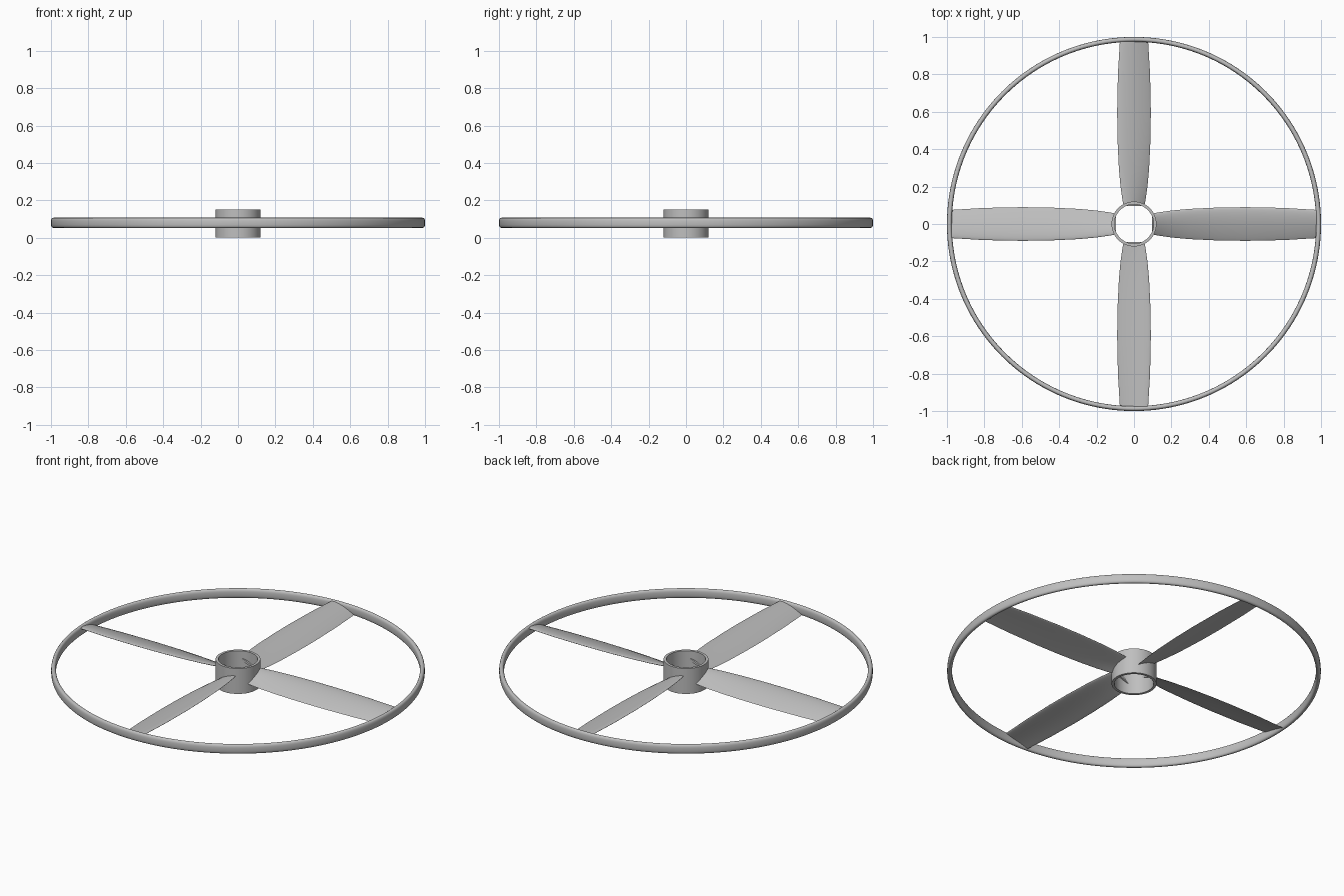
import bpy, bmesh, math

old = bpy.data.objects.get("Cube")
if old:
    bpy.data.objects.remove(old, do_unlink=True)

grey = bpy.data.materials.new("plain grey")
grey.use_nodes = True
colour = (0.52, 0.52, 0.52, 1)
grey.diffuse_color = colour
grey.node_tree.nodes["Principled BSDF"].inputs["Base Color"].default_value = colour

MID = 0.08  # height of the rotor plane


def finish(name, bm, angle=40):
    bmesh.ops.recalc_face_normals(bm, faces=bm.faces[:])
    mesh = bpy.data.meshes.new(name)
    bm.to_mesh(mesh)
    bm.free()
    mesh.materials.append(grey)
    ob = bpy.data.objects.new(name, mesh)
    bpy.context.collection.objects.link(ob)
    bpy.ops.object.select_all(action='DESELECT')
    ob.select_set(True)
    bpy.context.view_layer.objects.active = ob
    bpy.ops.object.shade_smooth_by_angle(angle=math.radians(angle))
    return ob


def skin(bm, loops, closed):
    """Bridge consecutive rings of vertices with quads."""
    n = len(loops[0])
    for i in range(len(loops) if closed else len(loops) - 1):
        a, b = loops[i], loops[(i + 1) % len(loops)]
        for j in range(n):
            k = (j + 1) % n
            bm.faces.new((a[j], a[k], b[k], b[j]))


def lathe(name, profile, steps):
    """Turn a closed (radius, height) profile around z."""
    bm = bmesh.new()
    loops = []
    for i in range(steps):
        a = math.tau * i / steps
        loops.append([bm.verts.new((r * math.cos(a), r * math.sin(a), z))
                      for r, z in profile])
    skin(bm, loops, True)
    return finish(name, bm)


def spow(v, p):
    return math.copysign(abs(v) ** p, v)


# Hollow hub
lathe("hub", [(0.12, 0), (0.12, 0.15), (0.105, 0.15), (0.105, 0)], 96)

# Outer rim with a rounded, upright section
section = []
for i in range(24):
    a = math.tau * i / 24
    section.append((0.987 + 0.013 * spow(math.cos(a), 0.8),
                    MID + 0.027 * spow(math.sin(a), 0.7)))
lathe("outer_rim", section, 160)

# Blades: (distance from axis, half width), with twist easing to the tip
STATIONS = [(0.095, 0.055), (0.13, 0.062), (0.2, 0.072), (0.3, 0.081),
            (0.45, 0.088), (0.6, 0.09), (0.8, 0.086), (0.985, 0.075)]


def blade(name, turn):
    bm = bmesh.new()
    loops = []
    for r, half in STATIONS:
        rise = 0.026 - 0.006 * r
        loop = []
        for i in range(32):
            a = math.tau * i / 32
            s = math.cos(a)
            thick = 0.007 * math.sin(a) * (1 + 0.4 * s)
            camber = 0.007 * (1 - s * s)
            loop.append(bm.verts.new((r, half * s, MID - 0.002 + rise * s + camber + thick)))
        loops.append(loop)
    skin(bm, loops, False)
    bm.faces.new(loops[0])
    bm.faces.new(loops[-1])
    ob = finish(name, bm, 50)
    ob.rotation_euler.z = turn


for i, side in enumerate(("left", "back", "right", "front")):
    blade(side + "_blade", i * math.pi / 2)
